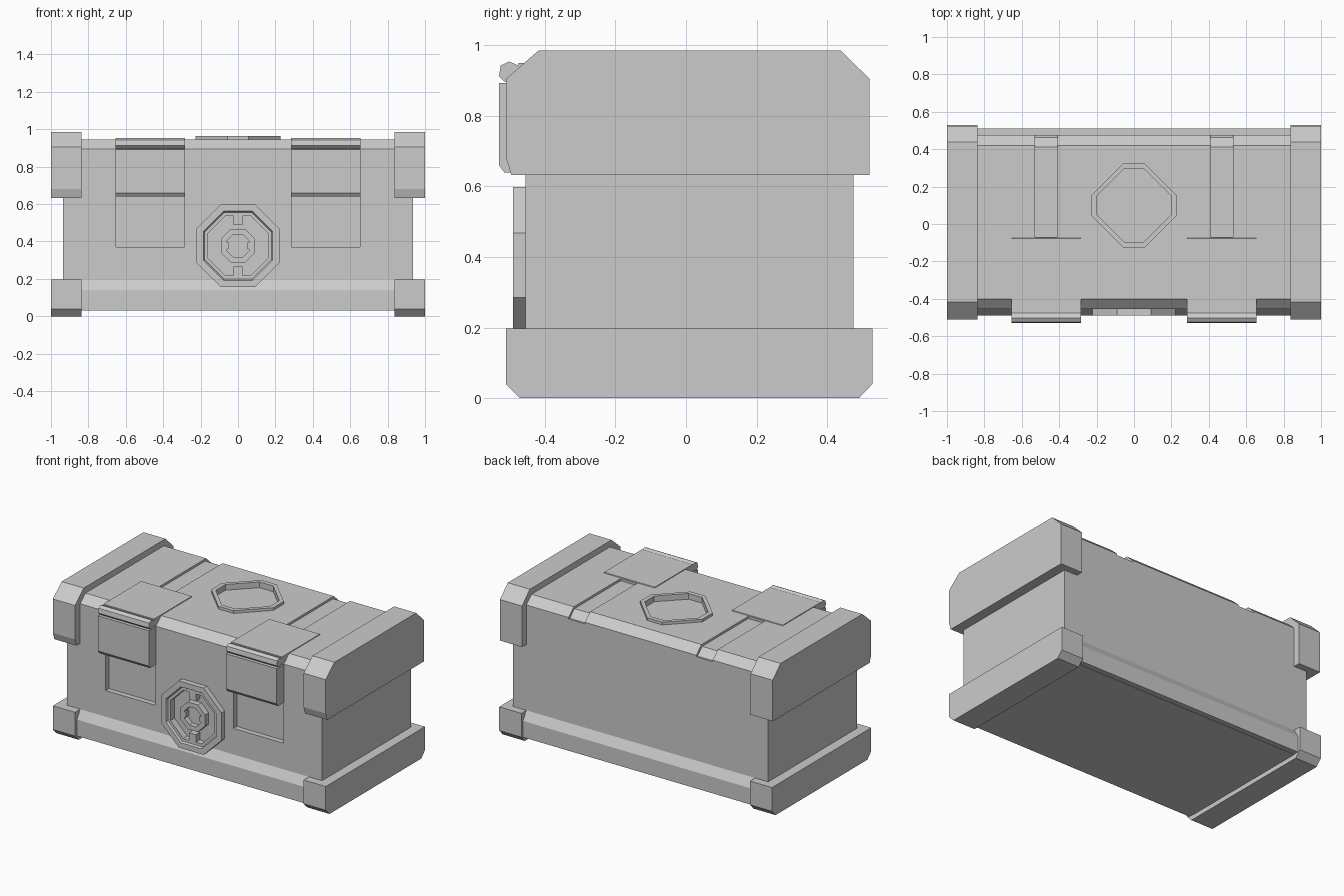
import bpy, bmesh

cube = bpy.data.objects.get("Cube")
if cube:
    bpy.data.objects.remove(cube, do_unlink=True)

grey = bpy.data.materials.new("plain_grey")
grey.use_nodes = True
grey.diffuse_color = (0.6, 0.6, 0.6, 1)
grey.node_tree.nodes["Principled BSDF"].inputs["Base Color"].default_value = (0.6, 0.6, 0.6, 1)


def loft(name, loops):
    """Solid from matching outlines joined in order, closed at both ends."""
    bm = bmesh.new()
    rings = [[bm.verts.new(p) for p in loop] for loop in loops]
    n = len(rings[0])
    for a, b in zip(rings, rings[1:]):
        for i in range(n):
            j = (i + 1) % n
            bm.faces.new((a[i], a[j], b[j], b[i]))
    bm.faces.new(rings[0][::-1])
    bm.faces.new(rings[-1])
    bmesh.ops.recalc_face_normals(bm, faces=bm.faces)
    mesh = bpy.data.meshes.new(name)
    bm.to_mesh(mesh)
    bm.free()
    mesh.materials.append(grey)
    obj = bpy.data.objects.new(name, mesh)
    bpy.context.collection.objects.link(obj)
    return obj


def prism(name, x0, x1, profile):
    """Side profile of (y, z) points extruded along x."""
    return loft(name, [[(x, y, z) for y, z in profile] for x in (x0, x1)])


def box(name, x0, x1, y0, y1, z0, z1):
    return prism(name, x0, x1, [(y0, z0), (y1, z0), (y1, z1), (y0, z1)])


def octagon(a, f):
    return [(f, a), (a, f), (a, -f), (f, -a), (-f, -a), (-a, -f), (-a, f), (-f, a)]


def cut(target, cutter):
    cutter.hide_render = True
    mod = target.modifiers.new("cut", 'BOOLEAN')
    mod.object = cutter
    mod.solver = 'EXACT'
    bpy.context.view_layer.objects.active = target
    bpy.ops.object.modifier_apply(modifier=mod.name)
    bpy.data.objects.remove(cutter, do_unlink=True)


def front_ring(a, y):
    return [(x, y, 0.377 + z) for x, z in octagon(a, a * 0.414)]


def top_ring(a, f, z):
    return [(x, 0.1 + y, z) for x, y in octagon(a, f)]


# Main chest with chamfered lid edges
body = prism("chest_body", -0.935, 0.935, [
    (-0.455, 0.03), (0.475, 0.03), (0.475, 0.895), (0.42, 0.945),
    (-0.40, 0.945), (-0.455, 0.895)])

# Recesses under the latches and strap grooves over the lid
for s in (-1, 1):
    xs = sorted((s * 0.285, s * 0.652))
    cut(body, box("recess_cutter", *xs, -0.6, -0.42, 0.37, 0.66))
    xs = sorted((s * 0.408, s * 0.528))
    cut(body, prism("groove_cutter", *xs, [
        (-0.07, 0.93), (0.413, 0.93), (0.463, 0.885), (0.6, 0.885), (0.6, 1.1), (-0.07, 1.1)]))
cut(body, loft("emblem_cutter", [front_ring(0.17, -0.6), front_ring(0.17, -0.42)]))
cut(body, loft("medallion_cutter", [top_ring(0.21, 0.052, 0.92), top_ring(0.21, 0.052, 1.1)]))

# Bottom rail with sloped top
prism("bottom_rail", -0.84, 0.84, [
    (-0.488, 0.032), (0.51, 0.032), (0.51, 0.14), (0.475, 0.197),
    (-0.455, 0.197), (-0.488, 0.14)])

# End caps and latches
for s, side in ((-1, "right"), (1, "left")):
    xs = sorted((s * 0.838, s * 1.0))
    prism("upper_cap_" + side, *xs, [
        (-0.495, 0.633), (0.52, 0.633), (0.52, 0.905), (0.438, 0.985),
        (-0.418, 0.985), (-0.51, 0.905), (-0.51, 0.68)])
    prism("lower_cap_" + side, *xs, [
        (-0.47, 0), (0.49, 0), (0.528, 0.04), (0.528, 0.197),
        (-0.51, 0.197), (-0.51, 0.04)])

    xs = sorted((s * 0.283, s * 0.655))
    prism("latch_top_plate_" + side, *xs, [
        (-0.07, 0.93), (-0.078, 0.95), (-0.475, 0.95), (-0.475, 0.90), (-0.40, 0.90)])
    prism("latch_hinge_" + side, *xs, [
        (-0.46, 0.905), (-0.515, 0.897), (-0.53, 0.912), (-0.525, 0.942),
        (-0.502, 0.954), (-0.478, 0.944), (-0.46, 0.93)])
    prism("latch_flap_" + side, *xs, [
        (-0.44, 0.64), (-0.515, 0.64), (-0.53, 0.66), (-0.53, 0.893), (-0.44, 0.893)])

# Eight-sided front emblem: stepped rim, sunken floor, raised hub
loft("front_emblem", [front_ring(a, y) for a, y in [
    (0.221, -0.43), (0.221, -0.49), (0.185, -0.49), (0.178, -0.478), (0.16, -0.478),
    (0.16, -0.435), (0.09, -0.435), (0.09, -0.475), (0.06, -0.475), (0.06, -0.44)]])
for s in (-1, 1):
    za, zb = sorted((0.377 + s * 0.11, 0.377 + s * 0.165))
    box("emblem_tab", -0.025, 0.025, -0.478, -0.43, za, zb)
    xa, xb = sorted((s * 0.05, s * 0.075))
    box("hub_tab", xa, xb, -0.475, -0.43, 0.36, 0.394)

# Raised octagonal ring on the lid with sunken floor
loft("lid_medallion", [top_ring(*r) for r in [
    (0.227, 0.055, 0.925), (0.227, 0.055, 0.963), (0.198, 0.05, 0.963), (0.198, 0.05, 0.922)]])
